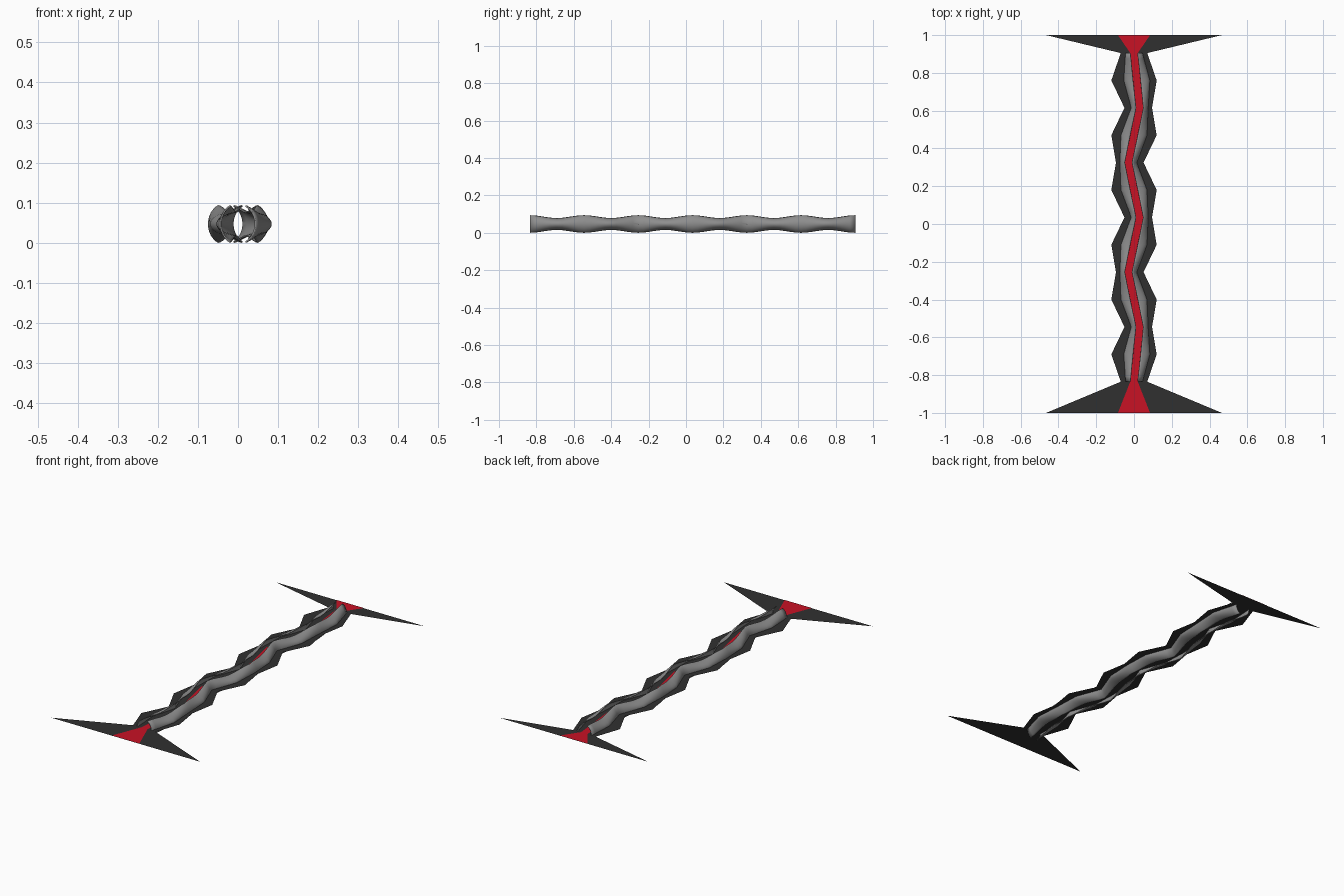
import bpy, math

if "Cube" in bpy.data.objects:
    bpy.data.objects.remove(bpy.data.objects["Cube"])

START, STEP, MID_Z = -0.835, 0.145, 0.047
SLOT = 0.02          # half width of the open slot along the tube
FINE = 5             # tube rings per half bend
BENDS = 12


def material(name, rgb):
    m = bpy.data.materials.new(name)
    m.use_nodes = True
    m.diffuse_color = (*rgb, 1)
    bsdf = m.node_tree.nodes["Principled BSDF"]
    bsdf.inputs["Base Color"].default_value = (*rgb, 1)
    bsdf.inputs["Roughness"].default_value = 0.6
    return m


black = material("charcoal", (0.03, 0.03, 0.03))
red = material("crimson", (0.58, 0.006, 0.018))
grey = material("mid grey", (0.27, 0.27, 0.27))


def grid_object(name, rows, mat):
    """Skin equal rows of points with quads."""
    n = len(rows[0])
    faces = [(r * n + c, r * n + c + 1, (r + 1) * n + c + 1, (r + 1) * n + c)
             for r in range(len(rows) - 1) for c in range(n - 1)]
    mesh = bpy.data.meshes.new(name)
    mesh.from_pydata([p for row in rows for p in row], [], faces)
    mesh.materials.append(mat)
    ob = bpy.data.objects.new(name, mesh)
    bpy.context.collection.objects.link(ob)
    return ob


def joint_x(j):
    if j in (0, BENDS // 2):
        return 0.0
    return 0.03 if j % 2 else -0.03


def centre(t):
    """Zigzag centre line, t counted in half bends."""
    j = min(int(t // 2), BENDS // 2 - 1)
    f = t / 2 - j
    return joint_x(j) * (1 - f) + joint_x(j + 1) * f


def sheet_edges(i):
    if i % 2:
        return -0.12, 0.12
    half = 0.07 if i in (0, BENDS) else 0.073
    shift = 0.75 * centre(i)
    return shift - half, shift + half


def strip(name, edges, z, mat):
    """Flat ribbon through (left, right, y) stations."""
    return grid_object(name, [[(a, y, z), (b, y, z)] for a, b, y in edges], mat)


# Flat dark sheet with jagged edges, flaring into a wing at each end
body = [(*sheet_edges(i), START + STEP * i) for i in range(BENDS + 1)]
strip("base_sheet", [(-0.465, 0.465, -1)] + body + [(-0.465, 0.465, 1)], MID_Z, black)

# Red stripe lying on the sheet, widening on the wings
stripe = [(centre(i) - SLOT, centre(i) + SLOT, START + STEP * i)
          for i in range(BENDS + 1)]
strip("red_stripe", [(-0.085, 0.085, -1)] + stripe + [(-0.085, 0.085, 1)],
      MID_Z + 0.0015, red)

# Slotted tube: one curved shell on each side of the stripe
for name, side in (("left_tube_shell", 1), ("right_tube_shell", -1)):
    rows = []
    for k in range(BENDS * FINE + 1):
        t = k / FINE
        swell = 1 - abs(t % 2 - 1)
        wave = 0.5 - 0.5 * math.cos(math.pi * t)
        width = 0.045 + 0.024 * swell
        lip = 0.047 - 0.015 * wave
        a0 = math.acos(SLOT / width)
        height = lip / math.sin(a0)
        angles = [a0 * (1 - c / 8) for c in range(17)]
        rows.append([(centre(t) + side * width * math.cos(a), START + STEP * t,
                      MID_Z + height * math.sin(a)) for a in angles])
    if side < 0:
        rows = [row[::-1] for row in rows]
    shell = grid_object(name, rows, grey)
    bpy.context.view_layer.objects.active = shell
    shell.select_set(True)
    bpy.ops.object.shade_smooth_by_angle(angle=math.radians(40))
    shell.select_set(False)
    wall = shell.modifiers.new("wall", "SOLIDIFY")
    wall.thickness = 0.004
    wall.offset = -1
